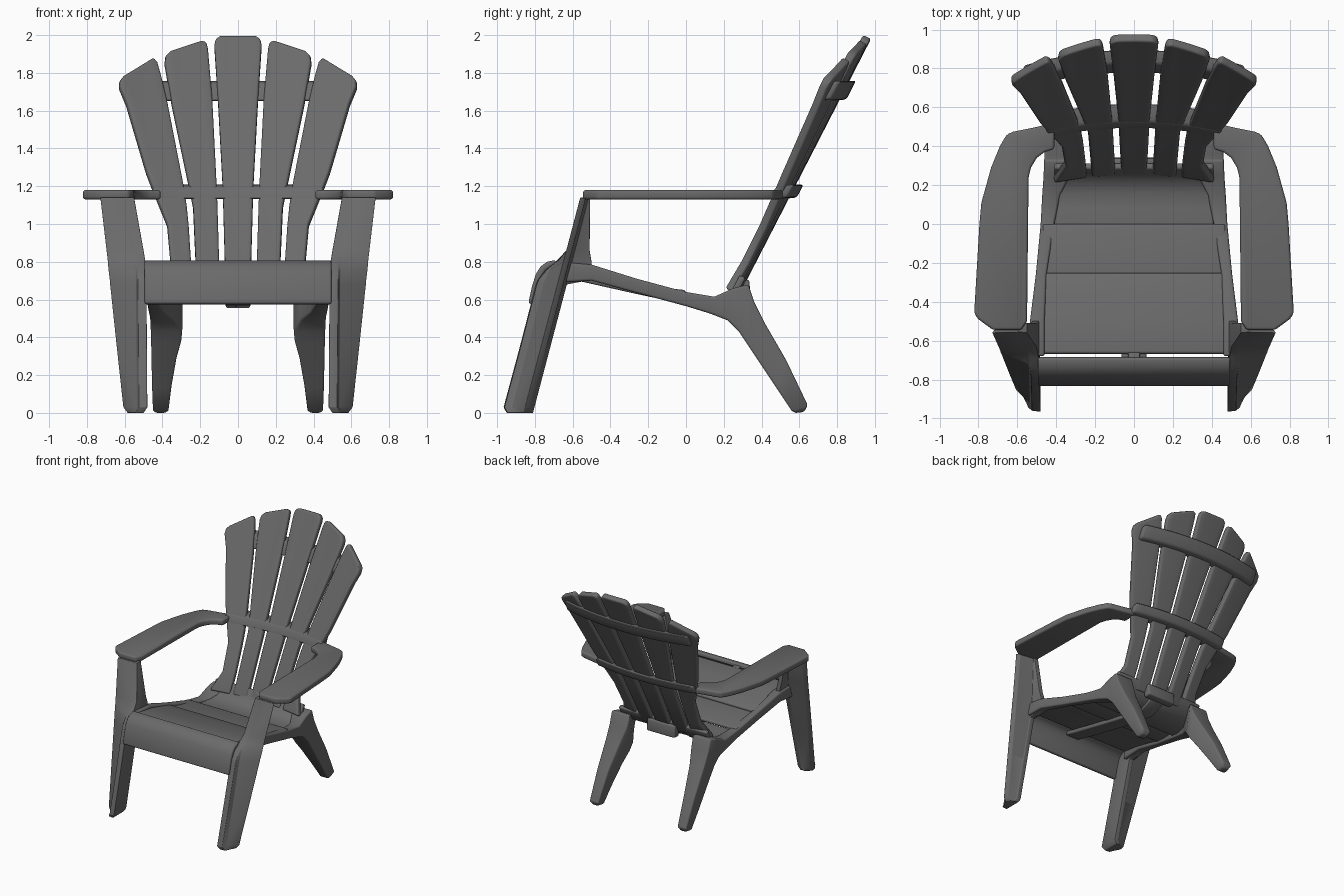
import bpy, bmesh
from mathutils import Vector

cube = bpy.data.objects.get("Cube")
if cube:
    bpy.data.objects.remove(cube)

grey = bpy.data.materials.new("dark grey plastic")
grey.use_nodes = True
colour = (0.145, 0.145, 0.145, 1)
grey.diffuse_color = colour
grey.node_tree.nodes["Principled BSDF"].inputs["Base Color"].default_value = colour


def finish(name, bm, bevel=0.012, mirror=False, thick=0):
    """Turn a bmesh into a rounded, smooth shaded part."""
    mesh = bpy.data.meshes.new(name)
    bm.to_mesh(mesh)
    bm.free()
    mesh.materials.append(grey)
    ob = bpy.data.objects.new(name, mesh)
    bpy.context.collection.objects.link(ob)
    if mirror:
        m = ob.modifiers.new("mirror", 'MIRROR')
        m.use_mirror_merge = False
    if thick:
        s = ob.modifiers.new("thickness", 'SOLIDIFY')
        s.thickness, s.offset = thick, -1
    b = ob.modifiers.new("rounding", 'BEVEL')
    b.width, b.segments, b.limit_method, b.angle_limit = bevel, 3, 'ANGLE', 0.6
    bpy.ops.object.select_all(action='DESELECT')
    ob.select_set(True)
    bpy.context.view_layer.objects.active = ob
    bpy.ops.object.convert(target='MESH')
    bpy.ops.object.shade_smooth_by_angle(angle=0.7)
    return ob


def loft(name, rings, **kw):
    """Skin a list of equal point rings and cap both ends."""
    bm = bmesh.new()
    rows = [[bm.verts.new(p) for p in ring] for ring in rings]
    n = len(rows[0])
    for a, b in zip(rows, rows[1:]):
        for i in range(n):
            j = (i + 1) % n
            bm.faces.new((a[i], a[j], b[j], b[i]))
    bm.faces.new(rows[0])
    bm.faces.new(rows[-1])
    bmesh.ops.recalc_face_normals(bm, faces=bm.faces)
    return finish(name, bm, **kw)


def board(name, pts, half, thick, **kw):
    """Bent board across the chair: (y, z) top line given thickness below."""
    pts = [Vector(p) for p in pts]
    under = []
    for i, p in enumerate(pts):
        d = (pts[min(i + 1, len(pts) - 1)] - pts[max(i - 1, 0)]).normalized()
        under.append(p + Vector((d.y, -d.x)) * thick)
    outline = pts + under[::-1]
    return loft(name, [[(x, p.x, p.y) for p in outline] for x in (-half, half)], **kw)


def back_y(x, z):
    """Front surface of the reclined, curved backrest."""
    return 0.27 + (z - 0.7) * 0.515 - 0.25 * x * x


def slat(name, rows, mirror):
    """Backrest slat from rows of (left x, left z, right x, right z)."""
    bm, cols, grid = bmesh.new(), 5, []
    for xl, zl, xr, zr in rows:
        line = []
        for c in range(cols + 1):
            t = c / cols
            x, z = xl + (xr - xl) * t, zl + (zr - zl) * t
            line.append(bm.verts.new((x, back_y(x, z), z)))
        grid.append(line)
    for a, b in zip(grid, grid[1:]):
        for c in range(cols):
            bm.faces.new((a[c], a[c + 1], b[c + 1], b[c]))
    finish(name, bm, mirror=mirror, thick=0.045)


# Backrest slats
slat("centre_back_slat", [
    (-.065, .66, .065, .66), (-.08, 1.2, .08, 1.2), (-.105, 1.66, .105, 1.66),
    (-.124, 1.95, .124, 1.95), (-.12, 1.98, .12, 1.98), (-.095, 2, .095, 2)], False)
slat("middle_back_slats", [
    (.095, .66, .215, .66), (.108, 1.1, .235, 1.1), (.112, 1.2, .255, 1.2),
    (.135, 1.66, .347, 1.64), (.158, 1.93, .385, 1.86),
    (.165, 1.965, .38, 1.895), (.19, 1.975, .355, 1.92)], True)
slat("outer_back_slats", [
    (.245, .66, .41, .66), (.247, .8, .352, .8), (.26, 1, .37, 1),
    (.27, 1.1, .41, 1.1), (.285, 1.2, .45, 1.2), (.3, 1.28, .48, 1.28),
    (.37, 1.64, .585, 1.64), (.405, 1.79, .622, 1.73),
    (.425, 1.86, .622, 1.765), (.445, 1.885, .6, 1.79)], True)


# Cross bands tying the slats together
def band(name, half, low, high, front, depth):
    rings = []
    for i in range(17):
        x = half * (i / 8 - 1)
        rings.append([(x, back_y(x, z) + d, z) for z, d in
                      ((low, front), (high, front), (high + .01, depth), (low + .01, depth))])
    loft(name, rings, bevel=0.015)


band("lower_back_band", .45, 1.13, 1.2, -.002, .09)
band("upper_back_band", .57, 1.65, 1.75, .015, .085)

# Armrests
arm = [(.41, .52), (.52, .495), (.62, .475), (.655, .46), (.69, .4), (.735, .29),
       (.785, .11), (.795, 0), (.822, -.46), (.8, -.49), (.725, -.545), (.58, -.545),
       (.55, -.5), (.545, 0), (.542, .24), (.53, .29), (.5, .34), (.46, .37), (.41, .385)]
loft("armrests", [[(x, y, z) for x, y in arm] for z in (1.13, 1.18)], mirror=True, bevel=.014)


# Front legs: flared outer panel with an inner web
def leg_ring(z, xi, xo, front, rear, groove):
    line = -.86 + .263 * z
    f = line if front is None else front
    r = line + .05 if rear is None else rear
    return [(x, y, z) for x, y in (
        (xi, f), (xi + .045, f + .005), (xi + .055, f + groove), (xo, line),
        (xo - .02, line + .03), (xi + .04, line + .045), (xi + .035, r), (xi, r))]


loft("front_legs", [
    leg_ring(0, .5, .585, -.95, None, .03),
    leg_ring(.03, .48, .608, -.966, None, .045),
    leg_ring(.35, .482, .643, -.88, None, .045),
    leg_ring(.68, .485, .678, -.795, None, .04),
    leg_ring(.705, .485, .68, -.785, -.5, .04),
    leg_ring(.76, .487, .687, -.74, -.5, .02),
    leg_ring(.8, .49, .69, -.69, -.5, .01),
    leg_ring(.86, .5, .697, None, -.51, .003),
    leg_ring(1.14, .55, .73, None, -.508, .002)], mirror=True, bevel=.008)

# Side rails sweeping down into the rear legs
rail = [  # top y, z, bottom y, z, inner x, outer x
    (-.68, .80, -.68, .69, .46, .55), (-.5, .785, -.5, .70, .46, .535),
    (-.26, .71, -.26, .635, .45, .505), (0, .64, 0, .565, .41, .48),
    (.15, .615, .13, .525, .38, .472), (.25, .66, .22, .49, .33, .465),
    (.33, .68, .28, .43, .295, .462), (.36, .59, .32, .37, .30, .46),
    (.42, .47, .38, .28, .325, .458), (.53, .28, .48, .13, .352, .455),
    (.645, .04, .56, 0.01, .368, .45), (.625, .005, .58, 0, .385, .435)]
loft("side_rails_and_rear_legs", [
    [(xi, ty, tz), (xo, ty, tz), (xo, by, bz), (xi, by, bz)]
    for ty, tz, by, bz, xi, xo in rail], mirror=True)

# Seat boards and rounded front apron
board("front_apron", [(-.835, .58), (-.815, .67), (-.795, .735), (-.77, .775),
                      (-.735, .8), (-.69, .81)], .495, .035)
board("front_seat_board", [(-.665, .79), (-.5, .765), (-.36, .73), (-.25, .7)], .475, .04)
board("middle_seat_board", [(-.26, .685), (-.15, .665), (0, .65)], .47, .03)
board("rear_seat_board", [(-.02, .62), (.08, .608), (.16, .61), (.22, .635),
                          (.26, .68), (.285, .73)], .41, .035)

# Spine below the seat, slot bridge and rear bracket
board("seat_spine", [(-.75, .78), (-.66, .755), (-.26, .665), (0, .61),
                     (.15, .59), (.27, .64)], .065, .035)
board("slot_bridge", [(-.7, .795), (-.65, .785)], .03, .03, bevel=.004)
board("rear_bracket", [(.27, .7), (.335, .705)], .13, .1)
